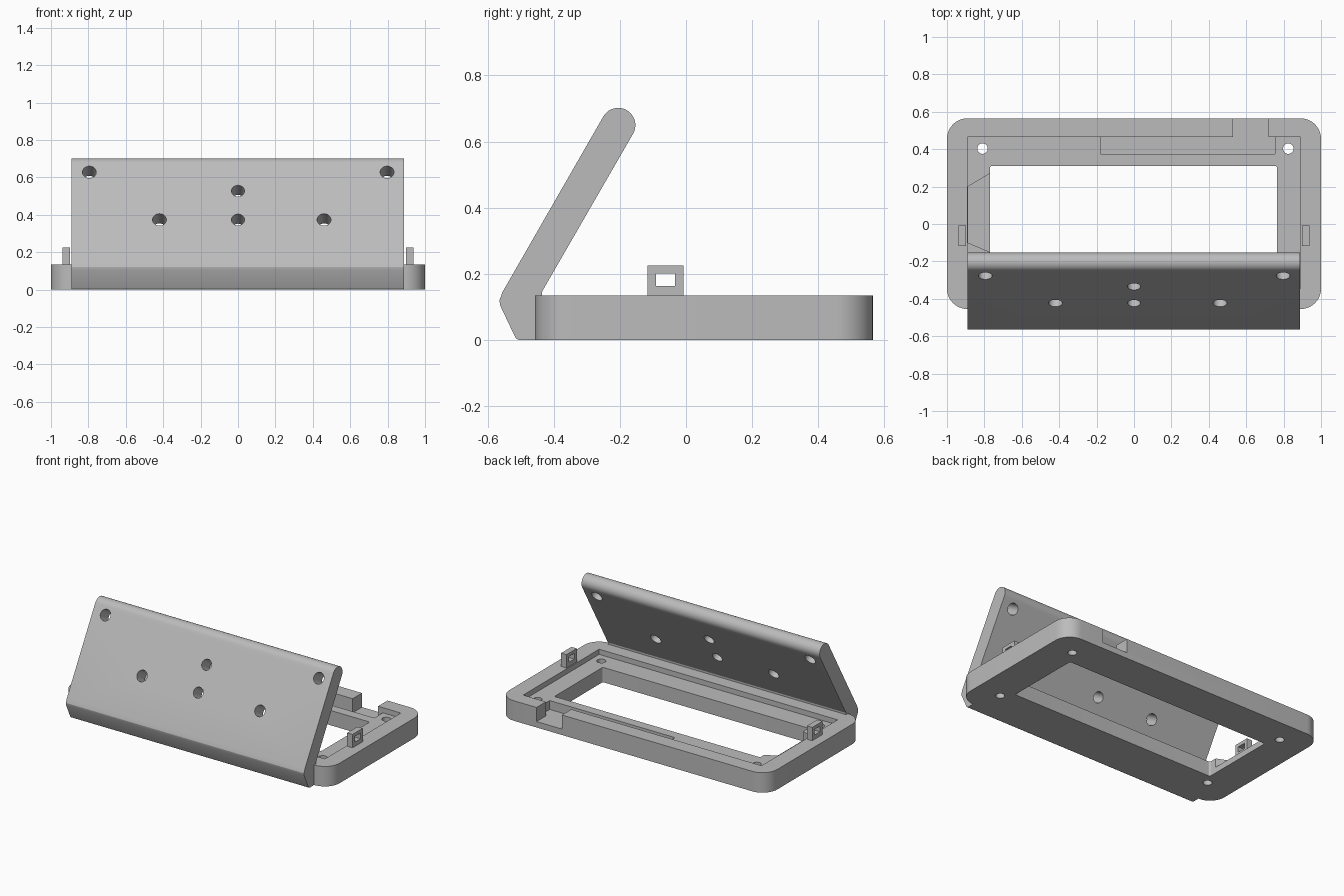
import bpy
import bmesh
import math
from mathutils import Matrix, Vector

cube = bpy.data.objects.get("Cube")
if cube:
    bpy.data.objects.remove(cube, do_unlink=True)

grey = bpy.data.materials.new("plain grey")
grey.use_nodes = True
grey.diffuse_color = (0.5, 0.5, 0.5, 1)
grey.node_tree.nodes["Principled BSDF"].inputs["Base Color"].default_value = (0.5, 0.5, 0.5, 1)


def prism(name, points, start, end, axis="z"):
    """Extrude an outline along z (points are x, y) or along x (points are y, z)."""
    place = (lambda a, b: (a, b, start)) if axis == "z" else (lambda a, b: (start, a, b))
    shift = Vector((0, 0, end - start) if axis == "z" else (end - start, 0, 0))
    bm = bmesh.new()
    face = bm.faces.new([bm.verts.new(place(a, b)) for a, b in points])
    extruded = bmesh.ops.extrude_face_region(bm, geom=[face])["geom"]
    bmesh.ops.translate(bm, vec=shift, verts=[v for v in extruded if isinstance(v, bmesh.types.BMVert)])
    bmesh.ops.recalc_face_normals(bm, faces=bm.faces)
    return finish(name, bm)


def finish(name, bm):
    mesh = bpy.data.meshes.new(name)
    bm.to_mesh(mesh)
    bm.free()
    mesh.materials.append(grey)
    obj = bpy.data.objects.new(name, mesh)
    bpy.context.collection.objects.link(obj)
    return obj


def arc(cx, cy, radius, first, last, steps=12):
    angles = [math.radians(first + (last - first) * i / steps) for i in range(steps + 1)]
    return [(cx + radius * math.cos(t), cy + radius * math.sin(t)) for t in angles]


def rectangle(x0, x1, y0, y1, radius=0):
    if not radius:
        return [(x0, y0), (x1, y0), (x1, y1), (x0, y1)]
    return (arc(x1 - radius, y1 - radius, radius, 0, 90) + arc(x0 + radius, y1 - radius, radius, 90, 180)
            + arc(x0 + radius, y0 + radius, radius, 180, 270) + arc(x1 - radius, y0 + radius, radius, 270, 360))


def drill(centre, direction, radius):
    bm = bmesh.new()
    turn = Vector(direction).to_track_quat("Z", "Y").to_matrix().to_4x4()
    bmesh.ops.create_cone(bm, cap_ends=True, segments=32, radius1=radius, radius2=radius, depth=0.4,
                          matrix=Matrix.Translation(centre) @ turn)
    return finish("drill", bm)


def carve(obj, cutters):
    """Subtract every cutter, bake the result and remove the cutters."""
    for cutter in cutters:
        cutter.hide_render = True
        mod = obj.modifiers.new("cut", "BOOLEAN")
        mod.operation = "DIFFERENCE"
        mod.solver = "EXACT"
        mod.object = cutter
    graph = bpy.context.evaluated_depsgraph_get()
    baked = bpy.data.meshes.new_from_object(obj.evaluated_get(graph))
    obj.modifiers.clear()
    obj.data = baked
    for cutter in cutters:
        bpy.data.objects.remove(cutter, do_unlink=True)


# Base frame with stepped recess, window, cable channel, side pocket and screw holes
RIM, SHELF, FLOOR = 0.135, 0.1, 0.04
frame = prism("base_frame", rectangle(-1, 1, -0.455, 0.565, 0.11), 0, RIM)
cutters = [
    prism("recess", rectangle(-0.89, 0.89, -0.345, 0.465), SHELF, 0.3),
    prism("window", rectangle(-0.77, 0.765, -0.205, 0.31, 0.012), -0.1, 0.31),
    prism("channel", rectangle(-0.18, 0.755, 0.375, 0.465), FLOOR, 0.32),
    prism("cable_exit", rectangle(0.53, 0.72, 0.42, 0.7), FLOOR, 0.33),
    prism("side_pocket", [(-0.74, 0.288), (-0.888, 0.2), (-0.888, -0.1), (-0.74, -0.163)], FLOOR, 0.34),
]
for x in (-0.81, 0.825):
    for y in (-0.275, 0.403):
        cutters.append(drill((x, y, 0.05), (0, 0, 1), 0.028))
carve(frame, cutters)

# Leaning panel: one side profile swept along x, with a rounded top edge
profile = [(-0.44, 0), (-0.505, 0), (-0.515, 0.006), (-0.562, 0.105), (-0.564, 0.12), (-0.555, 0.145)]
profile += arc(-0.205, 0.65, 0.052, 150, -30, 20)
profile += [(-0.435, 0.147)]
panel = prism("leaning_panel", profile, -0.89, 0.887, "x")
normal = (0, -math.cos(math.radians(30)), math.sin(math.radians(30)))
spots = [(-0.795, -0.277, 0.628), (0.797, -0.277, 0.628), (0, -0.335, 0.528),
         (0, -0.422, 0.373), (-0.42, -0.422, 0.373), (0.46, -0.422, 0.373)]
carve(panel, [drill(spot, normal, 0.037 if spot[0] else 0.035) for spot in spots])

# Latch tabs, each with a square eye
for side, centre in (("left", 0.917), ("right", -0.917)):
    tab = prism(side + "_latch_tab", rectangle(-0.117, -0.008, RIM - 0.005, 0.225),
                centre - 0.02, centre + 0.02, "x")
    carve(tab, [prism("eye", rectangle(-0.09, -0.033, 0.164, 0.202), centre - 0.1, centre + 0.1, "x")])

# Smooth the round parts, keep the edges crisp
bpy.ops.object.select_all(action="DESELECT")
for obj in (frame, panel):
    obj.select_set(True)
    bpy.context.view_layer.objects.active = obj
bpy.ops.object.shade_smooth_by_angle(angle=math.radians(25))
